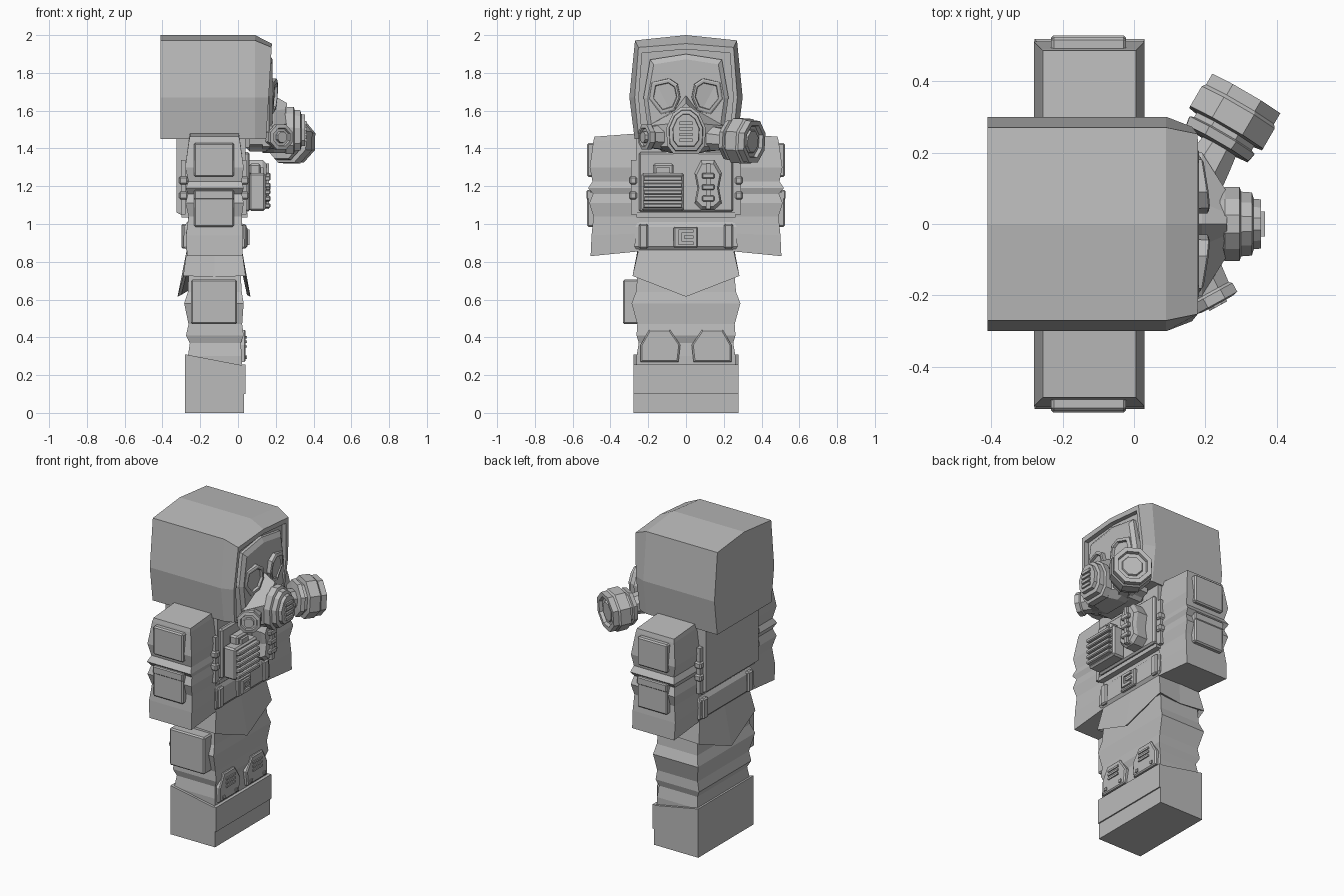
import bpy, bmesh, math
from mathutils import Vector

grey = bpy.data.materials.new("plain grey")
grey.diffuse_color = (0.5, 0.5, 0.5, 1)


def loft(name, rings):
    """Skin equal-length rings of points and cap both ends."""
    bm = bmesh.new()
    vs = [[bm.verts.new(p) for p in r] for r in rings]
    n = len(rings[0])
    for a, b in zip(vs, vs[1:]):
        for i in range(n):
            j = (i + 1) % n
            bm.faces.new((a[i], a[j], b[j], b[i]))
    bm.faces.new(vs[0][::-1])
    bm.faces.new(vs[-1])
    bmesh.ops.recalc_face_normals(bm, faces=bm.faces)
    me = bpy.data.meshes.new(name)
    bm.to_mesh(me)
    bm.free()
    me.materials.append(grey)
    ob = bpy.data.objects.new(name, me)
    bpy.context.collection.objects.link(ob)
    return ob


def rect(x0, x1, y0, y1, z):
    return [(x0, y0, z), (x1, y0, z), (x1, y1, z), (x0, y1, z)]


def box(name, x0, x1, y0, y1, z0, z1, bevel=0):
    ob = loft(name, [rect(x0, x1, y0, y1, z0), rect(x0, x1, y0, y1, z1)])
    if bevel:
        m = ob.modifiers.new("bevel", "BEVEL")
        m.width, m.segments = bevel, 1
    return ob


def scaled(pts, s):
    cy = sum(p[0] for p in pts) / len(pts)
    cz = sum(p[1] for p in pts) / len(pts)
    return [(cy + (y - cy) * s, cz + (z - cz) * s) for y, z in pts]


def stack(name, pts, steps, lean=0, tilt=0):
    """Stack scaled copies of a y-z outline along x; steps are (x, scale)."""
    return loft(name, [[(x - lean * abs(y) + tilt * (z - 1.67), y, z)
                        for y, z in scaled(pts, s)] for x, s in steps])


def lathe(name, origin, direction, steps, sides=8):
    """Faceted round part; steps are (distance along axis, radius)."""
    d = Vector(direction).normalized()
    u = d.cross(Vector((0, 0, 1))).normalized()
    v = u.cross(d)
    rings = []
    for t, r in steps:
        r /= math.cos(math.pi / sides)
        rings.append([Vector(origin) + d * t + u * r * math.cos(a) + v * r * math.sin(a)
                      for a in [(i + 0.5) * 2 * math.pi / sides for i in range(sides)]])
    return loft(name, rings)


def mirrored(half):
    return half + [(-y, z) for y, z in half[::-1] if abs(y) > 1e-6]


# hood with bevelled rim and recessed face
outer = mirrored([(0, 2.0), (.27, 1.972), (.30, 1.67), (.272, 1.45)])
rim = mirrored([(0, 1.955), (.252, 1.935), (.272, 1.67), (.25, 1.45)])
inner = mirrored([(0, 1.925), (.232, 1.905), (.25, 1.67), (.23, 1.455)])
lean_x = lambda x, z: x + .06 * (z - 1.93)
loft("hood", [[(-.41, y, z) for y, z in outer],
              [(.09, y, z) for y, z in outer],
              [(lean_x(.178, z), y, z) for y, z in rim],
              [(lean_x(.178, z), y, z) for y, z in inner],
              [(lean_x(.15, z), y, z) for y, z in inner]])

# face piece, brow and chin
stack("face_plate", mirrored([(0, 1.90), (.19, 1.87), (.225, 1.67), (.19, 1.42), (.10, 1.385)]),
      [(.06, 1), (.165, 1), (.182, .9)])
box("chin", .04, .17, -.15, .15, 1.385, 1.47, .02)

# eyepieces
for s in (-1, 1):
    lens = [(s * y, z) for y, z in
            [(.18, 1.75), (.09, 1.77), (.045, 1.74), (.03, 1.67), (.06, 1.60), (.13, 1.58), (.195, 1.66)]]
    stack("eyepiece", lens, [(.14, 1.05), (.21, 1), (.215, .9), (.215, .76), (.20, .72)],
          lean=.15, tilt=.08)

# lower mask shell and nose bridge
shell0 = mirrored([(0, 1.68), (.06, 1.60), (.20, 1.52), (.19, 1.41), (.08, 1.375)])
shell1 = mirrored([(0, 1.64), (.03, 1.61), (.09, 1.53), (.09, 1.41), (.06, 1.375)])
loft("mask_shell", [[(.13, y, z) for y, z in shell0], [(.19, y, z) for y, z in shell0],
                    [(.26, y, z) for y, z in shell1]])

# front breather, stepped outward
nose = mirrored([(.025, 1.62), (.07, 1.585), (.104, 1.51), (.10, 1.415), (.065, 1.37)])
stack("breather", nose, [(.24, .9), (.255, 1), (.295, 1), (.30, .87), (.33, .85),
                         (.335, .68), (.355, .66)])
for i in range(4):
    box("breather_slat", .345, .366, -.035, .035, 1.435 + i * .03, 1.453 + i * .03)

# side ports: big filter on one side, capped port on the other
lathe("filter_neck", (.17, .10, 1.455), (.5, .85, -.06), [(0, .07), (.09, .06), (.16, .05)])
lathe("filter", (.195, .16, 1.45), (.5, .86, -.06),
      [(.07, .06), (.075, .10), (.10, .105), (.105, .093), (.12, .093), (.125, .118),
       (.19, .118), (.20, .11), (.235, .11), (.235, .085), (.215, .08), (.215, .06), (.225, .055)])
lathe("port_neck", (.165, -.10, 1.46), (.48, -.88, 0), [(0, .068), (.13, .055)])
lathe("port_cap", (.165, -.10, 1.46), (.48, -.88, 0),
      [(.10, .055), (.11, .066), (.138, .066), (.142, .048), (.13, .044), (.13, .03), (.148, .028)])

# vest, chest panel and hem
loft("vest", [rect(-.27, .03, -.255, .255, 1.035), rect(-.325, .04, -.262, .262, 1.06),
              rect(-.325, .04, -.262, .262, 1.45), rect(-.30, .02, -.25, .25, 1.47)])
box("chest_panel", .03, .062, -.25, .25, 1.065, 1.38, .01)
box("vest_hem", -.30, .05, -.262, .262, 1.035, 1.06)

# ribbed chest pouch with clip
box("chest_pouch", .06, .145, -.235, -.01, 1.07, 1.27, .01)
for i in range(5):
    z = 1.085 + i * .036
    box("pouch_rib", .13, .172, -.225, -.02, z, z + .024, .005)
box("pouch_clip", .06, .12, -.175, -.065, 1.26, 1.32, .01)
box("pouch_loop", .11, .135, -.155, -.085, 1.27, 1.30)

# canteen on the chest
stack("canteen", [(.08, 1.075), (.15, 1.075), (.19, 1.11), (.175, 1.19), (.19, 1.27),
                  (.15, 1.34), (.08, 1.34), (.045, 1.27), (.06, 1.19), (.045, 1.11)],
      [(.05, 1), (.13, 1), (.152, .85)])
box("canteen_strap", .13, .165, .105, .13, 1.08, 1.32)
for z in (1.12, 1.18, 1.24):
    box("canteen_buckle", .13, .172, .085, .15, z, z + .03, .005)

# waist, belt and buckle
box("waist", -.265, .015, -.25, .25, .83, 1.06)
loft("belt", [rect(-.27, .02, -.26, .26, .86), rect(-.29, .035, -.272, .272, .88),
              rect(-.285, .03, -.268, .268, .985), rect(-.27, .02, -.255, .255, 1.01)])
for s in (-1, 1):
    box("belt_keeper", .02, .045, s * .225 - .025, s * .225 + .025, .87, 1.0, .008)
    box("rear_belt_keeper", -.30, -.27, s * .225 - .025, s * .225 + .025, .87, 1.0, .008)
    # vest side strap buckles
    for x in (-.29, .032):
        for z in (1.21, 1.13):
            box("strap_buckle", x - .022, x + .025, s * .28 - .02, s * .28 + .02, z, z + .042, .008)
        box("side_strap", x - .012, x + .012, s * .275 - .015, s * .275 + .015, 1.05, 1.34)
box("buckle_plate", .02, .05, -.065, .062, .875, .985, .006)
for z in (.89, .955):
    box("buckle_bar", .04, .062, -.04, .04, z, z + .017)
box("buckle_side", .04, .062, -.04, -.02, .89, .97)
box("buckle_pin", .04, .058, -.01, .04, .923, .938)

# flared jacket skirt with pointed flaps
top = [(.02, 0), (.02, .25), (-.125, .255), (-.27, .25), (-.27, 0),
       (-.27, -.25), (-.125, -.255), (.02, -.25)]
hem = [(.066, 0, .615), (.04, .283, .725), (-.125, .265, .72), (-.29, .283, .725), (-.32, 0, .615),
       (-.29, -.283, .725), (-.125, -.265, .72), (.04, -.283, .725)]
loft("jacket_skirt", [[(x, y, .87) for x, y in top], hem,
                      [(x * .9 - .012, y * .9, z + .01) for x, y, z in hem]])

# trousers with fabric folds
loft("trousers", [rect(x0, x1, -y, y, z) for z, x0, x1, y in
                  [(.2, -.265, .02, .26), (.30, -.265, .02, .262), (.37, -.255, .015, .25),
                   (.41, -.275, .03, .262), (.47, -.262, .022, .258), (.58, -.285, .03, .288),
                   (.64, -.265, .02, .265), (.80, -.26, .01, .25)]])

# thigh pouch
box("thigh_pouch", -.25, -.005, -.333, -.25, .47, .705, .008)

# knee pads with vents and rivets
for s in (-1, 1):
    pad = [(s * y, z) for y, z in [(.04, .27), (.24, .27), (.24, .36), (.195, .44), (.085, .44), (.03, .36)]]
    stack("knee_pad", pad, [(.0, 1), (.034, 1), (.04, .92)])
    for z in (.345, .37, .395):
        box("knee_vent", .03, .047, s * .135 - .045, s * .135 + .045, z, z + .012)
    for y in (.075, .205):
        box("rivet", .03, .047, s * y - .01, s * y + .01, .285, .303)

# boots: block with sloped collar and front plate
foot = rect(-.28, .032, -.277, .277, 0)
loft("boots", [foot, [(x, y, .25 if x > 0 else .31) for x, y, z in foot]])
box("boot_plate", .02, .04, -.277, .277, .10, .255)

# arms: puffed sleeves with armour pads
for s in (-1, 1):
    rings = []
    for z, tilt, x0, x1, y in [(.855, -.025, -.27, .025, .505), (.95, -.01, -.275, .025, .50),
                               (1.04, 0, -.262, .02, .49), (1.11, 0, -.278, .03, .512),
                               (1.16, 0, -.265, .02, .492), (1.19, 0, -.278, .03, .518),
                               (1.225, 0, -.262, .02, .495), (1.30, 0, -.28, .03, .51),
                               (1.45, -.01, -.26, .01, .49), (1.48, -.018, -.255, .005, .485)]:
        rings.append([(x0, s * .25, z), (x1, s * .25, z), (x1, s * y, z + tilt), (x0, s * y, z + tilt)])
    loft("sleeve", rings)
    for z0, z1 in ((.985, 1.175), (1.25, 1.43)):
        lo, hi = sorted((s * .48, s * .523))
        box("arm_pad", -.232, -.022, lo, hi, z0, z1, .008)
    lo, hi = sorted((s * .50, s * .527))
    box("arm_pad_flap", -.232, -.022, lo, hi, 1.13, 1.18, .006)
